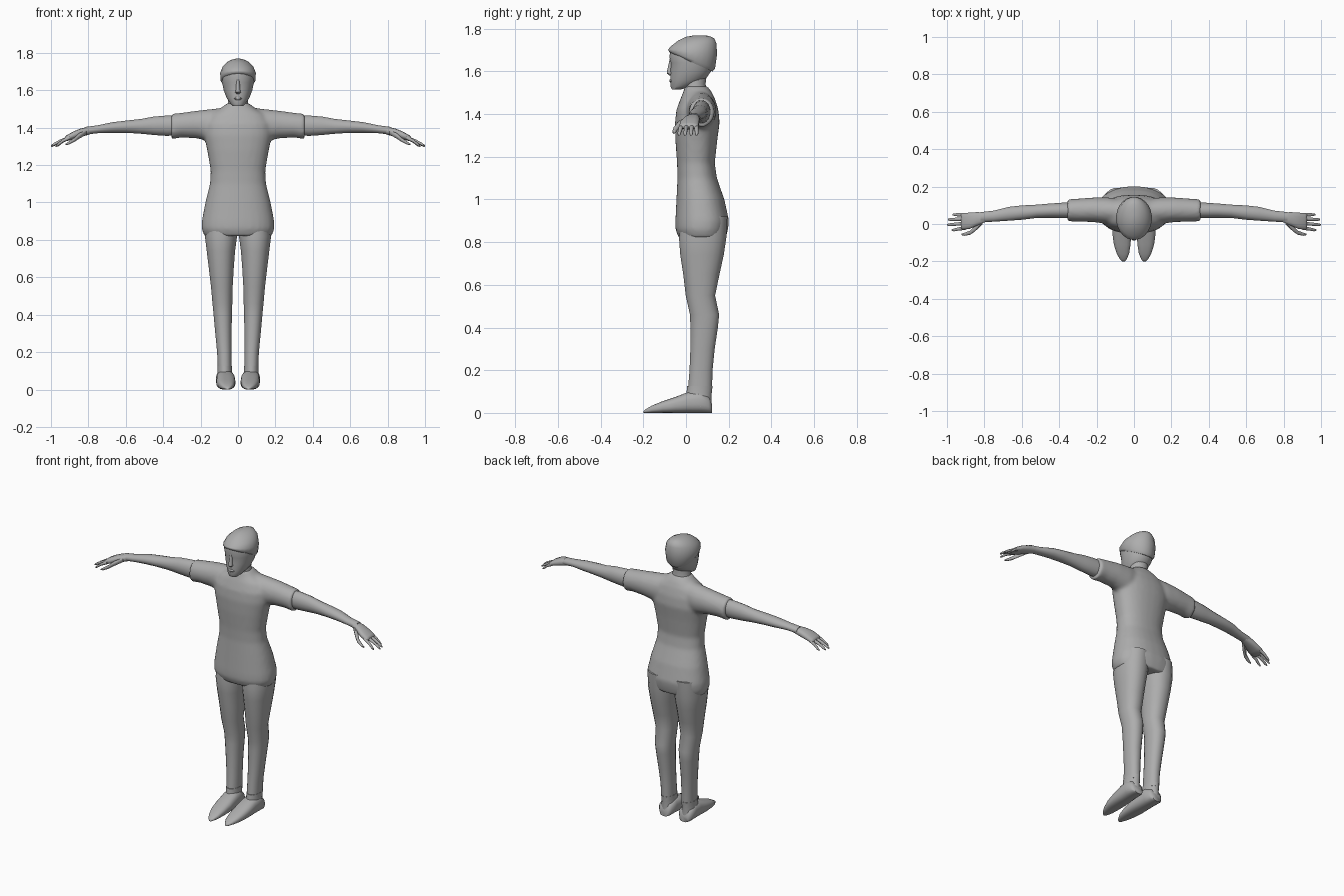
import bpy, bmesh, math

grey = bpy.data.materials.new("plain grey")
grey.diffuse_color = (0.42, 0.42, 0.42, 1)


def loft(bm, axis, rings, sides=20, power=2.0):
    """Skin of oval rings: (pos, u0, u1, v0, v1[, tilt]) along x, y or z."""
    loops = []
    for pos, u0, u1, v0, v1, *tilt in rings:
        loop = []
        for i in range(sides):
            a = 2 * math.pi * (i + 0.5) / sides
            c, s = math.cos(a), math.sin(a)
            u = (u0 + u1) / 2 + (u1 - u0) / 2 * math.copysign(abs(c) ** (2 / power), c)
            v = (v0 + v1) / 2 + (v1 - v0) / 2 * math.copysign(abs(s) ** (2 / power), s)
            p = pos + (tilt[0] * v if tilt else 0)
            loop.append(bm.verts.new({"x": (p, u, v), "y": (u, p, v), "z": (u, v, p)}[axis]))
        loops.append(loop)
    for a, b in zip(loops, loops[1:]):
        for i in range(sides):
            j = (i + 1) % sides
            bm.faces.new((a[i], a[j], b[j], b[i]))
    bm.faces.new(loops[0][::-1])
    bm.faces.new(loops[-1])


def part(name, *lofts, mirror=False, fuse=0):
    bm = bmesh.new()
    for args in lofts:
        loft(bm, *args)
    bmesh.ops.recalc_face_normals(bm, faces=bm.faces)
    mesh = bpy.data.meshes.new(name)
    bm.to_mesh(mesh)
    bm.free()
    mesh.materials.append(grey)
    ob = bpy.data.objects.new(name, mesh)
    bpy.context.collection.objects.link(ob)
    bpy.ops.object.select_all(action="DESELECT")
    bpy.context.view_layer.objects.active = ob
    ob.select_set(True)
    bpy.ops.object.shade_smooth_by_angle(angle=math.radians(55))
    if mirror:
        ob.modifiers.new("both sides", "MIRROR")
    if fuse:
        # Blend overlapping volumes into one skin
        m = ob.modifiers.new("fuse", "REMESH")
        m.mode, m.voxel_size, m.use_smooth_shade = "VOXEL", fuse, True
        s = ob.modifiers.new("soften", "SMOOTH")
        s.factor, s.iterations = 0.5, 5
    return ob


def sym(rows):
    """Rings centred on x = 0: (z, half width, y0, y1[, tilt])."""
    return [(r[0], -r[1], r[1], *r[2:]) for r in rows]


# Shirt: torso and both short sleeves
torso = sym([
    (0.82, 0.180, -0.035, 0.187), (0.86, 0.195, -0.05, 0.197),
    (0.90, 0.194, -0.05, 0.202), (1.00, 0.175, -0.045, 0.18),
    (1.10, 0.150, -0.04, 0.145), (1.17, 0.146, -0.042, 0.135),
    (1.28, 0.165, -0.05, 0.147), (1.36, 0.182, -0.052, 0.158),
    (1.42, 0.180, -0.045, 0.152), (1.47, 0.15, -0.027, 0.137),
    (1.505, 0.09, -0.012, 0.12), (1.53, 0.06, -0.008, 0.10)])
sleeve = [(0.05, 0.00, 0.13, 1.33, 1.512), (0.14, 0.0, 0.143, 1.325, 1.50),
          (0.22, 0.01, 0.142, 1.342, 1.491), (0.30, 0.012, 0.136, 1.347, 1.48),
          (0.357, 0.014, 0.132, 1.338, 1.474)]
part("shirt", ("z", torso, 28, 2.3), ("x", sleeve),
     ("x", [(-r[0], *r[1:]) for r in sleeve]), fuse=0.011)

# Bare arms down to the wrist
arm = [(0.30, 0.03, 0.115, 1.36, 1.465), (0.38, 0.03, 0.115, 1.355, 1.466),
       (0.45, 0.032, 0.11, 1.36, 1.46), (0.52, 0.032, 0.104, 1.367, 1.447),
       (0.60, 0.022, 0.10, 1.372, 1.438), (0.67, 0.017, 0.092, 1.372, 1.43),
       (0.75, 0.012, 0.072, 1.37, 1.413), (0.82, 0.008, 0.064, 1.362, 1.404)]
part("arm", ("x", arm, 16), mirror=True)

# Hands: palm, four fingers and thumb
palm = [(0.79, 0.012, 0.062, 1.365, 1.405), (0.84, -0.01, 0.064, 1.35, 1.396),
        (0.88, -0.028, 0.062, 1.338, 1.38), (0.915, -0.03, 0.058, 1.328, 1.36),
        (0.925, -0.025, 0.053, 1.332, 1.352)]


def digit(points):
    return [(x, y - r, y + r, z - r, z + r) for x, y, z, r in points]


fingers = []
for y0, y1, tip in ((-0.021, -0.032, 0.975), (0.003, -0.004, 1.0), (0.027, 0.024, 0.995), (0.048, 0.05, 0.97)):
    span = tip - 0.90
    fingers.append(("x", digit([
        (0.90, y0, 1.347, 0.011), (0.90 + span * 0.5, (y0 + y1) / 2, 1.329, 0.0095),
        (tip - 0.012, y1, 1.309, 0.008), (tip, y1, 1.301, 0.004)]), 8))
thumb = digit([(0.81, 0.012, 1.376, 0.014), (0.85, -0.025, 1.355, 0.016),
               (0.875, -0.046, 1.335, 0.012), (0.905, -0.055, 1.318, 0.009),
               (0.922, -0.056, 1.31, 0.004)])
part("hand", ("x", palm, 14, 2.5), ("x", thumb, 8), *fingers, mirror=True)

# Trouser legs
leg = [(0.10, 0.034, 0.108, 0.008, 0.122), (0.20, 0.034, 0.112, 0.016, 0.125),
       (0.30, 0.034, 0.122, 0.02, 0.135), (0.40, 0.032, 0.131, 0.02, 0.15),
       (0.46, 0.030, 0.137, 0.018, 0.156), (0.55, 0.028, 0.145, -0.002, 0.137),
       (0.65, 0.022, 0.157, -0.014, 0.158), (0.74, 0.015, 0.168, -0.028, 0.178),
       (0.82, 0.004, 0.178, -0.034, 0.19), (0.92, 0.002, 0.17, -0.02, 0.195)]
part("leg", ("z", leg, 20, 2.2), mirror=True)

# Pointed shoes with an ankle collar
shoe = [(0.122, 0.04, 0.098, 0.0, 0.04), (0.105, 0.025, 0.115, 0.0, 0.08),
        (0.06, 0.02, 0.118, 0.0, 0.105), (0.01, 0.016, 0.117, 0.0, 0.098),
        (-0.05, 0.014, 0.116, 0.0, 0.075), (-0.11, 0.018, 0.108, 0.0, 0.055),
        (-0.16, 0.026, 0.092, 0.0, 0.034), (-0.19, 0.04, 0.074, 0.0, 0.017),
        (-0.20, 0.05, 0.062, 0.0, 0.008)]
ankle = [(0.03, 0.024, 0.116, -0.005, 0.122), (0.08, 0.032, 0.11, 0.0, 0.12),
         (0.125, 0.032, 0.111, 0.005, 0.125)]
part("shoe", ("y", shoe, 20, 2.6), ("z", ankle), mirror=True)

# Neck
part("neck", ("z", sym([(1.46, 0.085, -0.02, 0.12), (1.51, 0.06, -0.008, 0.10),
                        (1.54, 0.053, -0.01, 0.092), (1.60, 0.054, -0.01, 0.10)])))

# Head
head = [(1.515, 0.026, -0.066, -0.025), (1.53, 0.042, -0.073, 0.03),
        (1.56, 0.062, -0.073, 0.09), (1.60, 0.077, -0.073, 0.118),
        (1.64, 0.085, -0.071, 0.126), (1.67, 0.088, -0.079, 0.13), (1.71, 0.08, -0.07, 0.12)]
part("head", ("z", sym(head), 24, 2.1))

# Nose and lips
part("nose", ("z", sym([(1.58, 0.008, -0.076, -0.05), (1.59, 0.016, -0.09, -0.05),
                        (1.605, 0.012, -0.088, -0.05), (1.66, 0.008, -0.076, -0.05)]), 10))
part("lips", ("z", sym([(1.547, 0.014, -0.074, -0.05), (1.555, 0.023, -0.079, -0.05),
                        (1.565, 0.014, -0.075, -0.05)]), 12))

# Close fitting cap of hair, low at the back
cap = [(1.655, 0.086, -0.079, 0.125, -0.45), (1.668, 0.094, -0.085, 0.137, -0.4),
       (1.695, 0.096, -0.083, 0.146, -0.12), (1.725, 0.083, -0.066, 0.144, 0.04),
       (1.748, 0.058, -0.035, 0.132, 0.06), (1.762, 0.032, 0.0, 0.108, 0.04),
       (1.769, 0.01, 0.04, 0.08, 0.0)]
part("hair_cap", ("z", sym(cap), 24))
